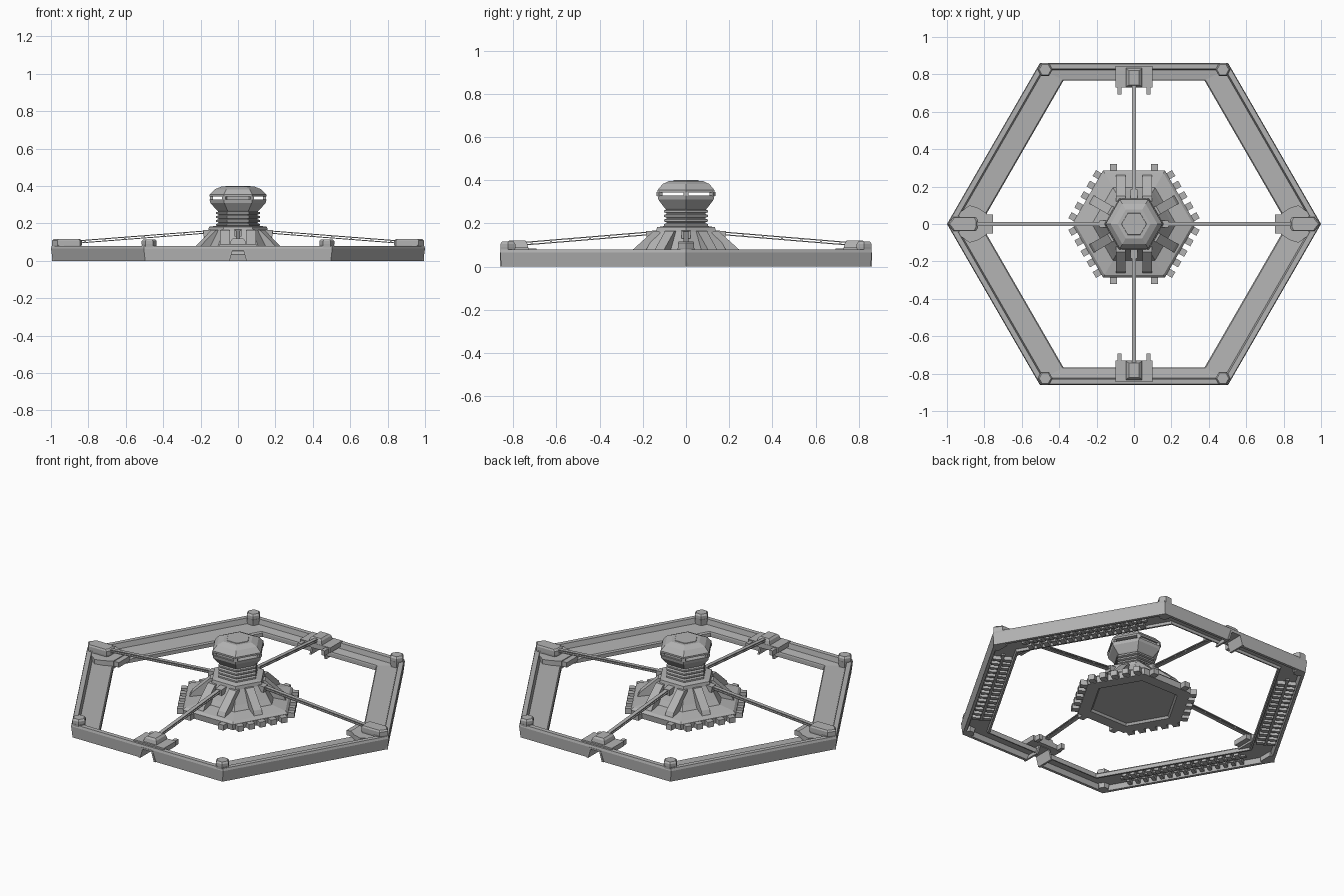
import bpy, bmesh
from math import sin, cos, pi, radians, atan2
from mathutils import Matrix, Vector

if "Cube" in bpy.data.objects:
    bpy.data.objects.remove(bpy.data.objects["Cube"])

grey = bpy.data.materials.new("warm_grey_metal")
grey.use_nodes = True
colour = (0.45, 0.45, 0.45, 1)
grey.diffuse_color = colour
grey.node_tree.nodes["Principled BSDF"].inputs["Base Color"].default_value = colour
C30 = cos(pi / 6)


def finish(bm, name, matrix=Matrix()):
    bmesh.ops.recalc_face_normals(bm, faces=bm.faces)
    mesh = bpy.data.meshes.new(name)
    bm.to_mesh(mesh)
    bm.free()
    mesh.materials.append(grey)
    ob = bpy.data.objects.new(name, mesh)
    ob.matrix_world = matrix
    bpy.context.collection.objects.link(ob)
    return ob


def loft(name, loops, capped=True, matrix=Matrix()):
    """Bridge equal-length loops; cap the ends, or close into a ring."""
    bm = bmesh.new()
    rows = [[bm.verts.new(p) for p in loop] for loop in loops]
    pairs = list(zip(rows, rows[1:])) + ([] if capped else [(rows[-1], rows[0])])
    for a, b in pairs:
        for i in range(len(a)):
            j = (i + 1) % len(a)
            bm.faces.new((a[i], a[j], b[j], b[i]))
    if capped:
        bm.faces.new(rows[0])
        bm.faces.new(rows[-1])
    return finish(bm, name, matrix)


def hexagon(name, profile, x=0, y=0):
    return loft(name, [[(x + r * cos(k * pi / 3), y + r * sin(k * pi / 3), z)
                        for k in range(6)] for r, z in profile])


def prism(name, outline, z0, z1, matrix=Matrix()):
    return loft(name, [[(x, y, z) for x, y in outline] for z in (z0, z1)], matrix=matrix)


def boxes(name, items, matrix=Matrix()):
    """One object made of boxes, each (centre, size, turn about z)."""
    bm = bmesh.new()
    for centre, size, turn in items:
        m = Matrix.Translation(centre) @ Matrix.Rotation(turn, 4, 'Z') @ Matrix.Diagonal((*size, 1))
        bmesh.ops.create_cube(bm, size=1, matrix=m)
    return finish(bm, name, matrix)


def spin(angle):
    return Matrix.Rotation(angle, 4, 'Z')


# Outer frame: a mitred section swept round the hexagon
def frame_loop(diag_inset, flat_inset, z):
    d, f = 0.866 - diag_inset, 0.86 - flat_inset
    x, tip = (d - f / 2) / C30, d / C30
    return [(tip, 0, z), (x, f, z), (-x, f, z), (-tip, 0, z), (-x, -f, z), (x, -f, z)]


section = [(0.008, 0.004, 0), (0, 0, 0.066), (0.004, 0.004, 0.08), (0.03, 0.03, 0.08),
           (0.038, 0.036, 0.05), (0.15, 0.09, 0.044), (0.156, 0.092, 0.036),
           (0.156, 0.092, 0.014), (0.145, 0.085, 0.014), (0.14, 0.08, 0.028),
           (0.035, 0.03, 0.028), (0.025, 0.02, 0)]
frame = loft("outer_frame", [frame_loop(*s) for s in section], capped=False)

# Trapezoid passages cut through the front and back rails
upright = Matrix.Rotation(pi / 2, 4, 'X')
cutter = prism("passage_cutter", [(-0.055, -0.02), (0.055, -0.02), (0.034, 0.06), (-0.034, 0.06)],
               -1.1, 1.1, upright)
cutter.hide_render = True
cutter.hide_viewport = True
cutter.display_type = 'WIRE'
cut = frame.modifiers.new("passages", 'BOOLEAN')
cut.operation = 'DIFFERENCE'
cut.object = cutter
cut.solver = 'EXACT'

# Ribs beneath the four slanted rails
for n, a in enumerate((30, 150, 210, 330)):
    ribs = []
    for i in range(15):
        t = (i - 7) * 0.046
        ribs += [((0.812, t, 0.018), (0.045, 0.02, 0.024), 0),
                 ((0.753, t, 0.018), (0.045, 0.026, 0.024), 0)]
    ribs.append(((0.783, 0, 0.024), (0.02, 0.72, 0.01), 0))
    boxes(f"underside_ribs_{n}", ribs, spin(radians(a)))

# Corner posts with hexagonal caps
for sx in (-1, 1):
    for sy in (-1, 1):
        x, y = sx * 0.475, sy * 0.825
        hexagon("corner_post", [(0.03, 0), (0.04, 0.085)], x, y)
        hexagon("corner_cap", [(0.038, 0.08), (0.04, 0.088), (0.04, 0.105), (0.032, 0.115)], x, y)

# Long end anchors at left and right
for side, a in (("left", 0), ("right", pi)):
    m = spin(a)
    gusset = [(0.96, 0.04), (0.88, 0.1), (0.83, 0.085), (0.785, 0.055),
              (0.785, -0.055), (0.83, -0.085), (0.88, -0.1), (0.96, -0.04)]
    prism(side + "_gusset", gusset, 0.028, 0.075, m)
    boxes(side + "_anchor_lip", [((0.775, 0, 0.055), (0.04, 0.1, 0.03), 0)], m)
    prism(side + "_anchor_foot", [(0.995, 0), (0.96, 0.04), (0.93, 0.04), (0.93, -0.04), (0.96, -0.04)],
          0, 0.085, m)

    def cap(k):
        return [(0.92 + px * k, py * k) for px, py in
                ((0.075, 0), (0.045, 0.038), (-0.075, 0.038), (-0.085, 0.02),
                 (-0.085, -0.02), (-0.075, -0.038), (0.045, -0.038))]
    loft(side + "_anchor_cap", [[(x, y, z) for x, y in cap(k)] for k, z in
                                ((0.95, 0.07), (1, 0.085), (1, 0.108), (0.88, 0.117))], matrix=m)

# Front and back brackets over the passages, with prongs and arch lining
for side, a in (("back", 0), ("front", pi)):
    m = spin(a)
    boxes(side + "_bracket", [((0, 0.787, 0.074), (0.2, 0.115, 0.03), 0),
                              ((0.078, 0.712, 0.068), (0.022, 0.04, 0.03), 0),
                              ((-0.078, 0.712, 0.068), (0.022, 0.04, 0.03), 0)], m)
    loft(side + "_anchor_cap", [[(sx * w, 0.782 + sy * d, z) for sx, sy in
                                 ((-1, -1), (1, -1), (1, 1), (-1, 1))]
                                for w, d, z in ((0.045, 0.052, 0.085), (0.038, 0.046, 0.11),
                                                (0.028, 0.038, 0.12))], matrix=m)
    arch = [(-0.056, 0), (-0.036, 0.066), (0.036, 0.066), (0.056, 0),
            (0.045, 0), (0.029, 0.056), (-0.029, 0.056), (-0.045, 0)]
    prism(side + "_passage_arch", arch, -0.862, -0.755, m @ upright)

# Hub base with recessed floor
hexagon("hub_base", [(0.24, 0.012), (0.25, 0), (0.325, 0), (0.33, 0.035), (0.315, 0.048),
                     (0.225, 0.062), (0.205, 0.09), (0.16, 0.16), (0.155, 0.182), (0.12, 0.187)])

# Teeth round the hub base
teeth = []
for k in range(6):
    a = pi / 6 + k * pi / 3
    for t in ((-0.11, 0.11) if k in (1, 4) else (-0.13, -0.065, 0, 0.065, 0.13)):
        p = spin(a) @ Vector((0.295, t, 0.018))
        teeth.append((p, (0.05, 0.036, 0.032), a))
boxes("hub_teeth", teeth)


# Sloping buttresses on the hub faces
def buttress(name, angle, shift, width):
    side = [(0.265, 0.045), (0.25, 0.075), (0.15, 0.165), (0.12, 0.165), (0.12, 0.045)]
    prism(name, side, shift - width / 2, shift + width / 2, spin(angle) @ upright)


for k in range(6):
    a = pi / 6 + k * pi / 3
    if k in (1, 4):
        for s in (-0.07, 0.07):
            buttress("paired_buttress", a, s, 0.05)
    else:
        buttress("single_buttress", a, 0, 0.05)

# Ribbed neck
neck = []
for i in range(4):
    z = 0.184 + i * 0.021
    neck += [(0.103, z), (0.117, z + 0.004), (0.117, z + 0.013), (0.103, z + 0.017)]
hexagon("ribbed_neck", neck + [(0.103, 0.27)])

# Faceted head with a slotted viewing band
hexagon("head_lower", [(0.105, 0.262), (0.115, 0.272), (0.148, 0.31), (0.152, 0.328)])
hexagon("head_upper", [(0.152, 0.344), (0.152, 0.354), (0.125, 0.382), (0.088, 0.397)])
hexagon("head_crown", [(0.07, 0.39), (0.066, 0.4)])
boxes("band_posts", [(spin(k * pi / 3) @ Vector((0.142, 0, 0.336)), (0.018, 0.022, 0.018), k * pi / 3)
                     for k in range(6)])
boxes("band_shutters", [((0, s * 0.118, 0.336), (0.125, 0.008, 0.018), 0) for s in (-1, 1)])

# Four stay beams: twin strips joined by spacers
for n, (outer, top) in enumerate(((0.87, 0.1), (0.76, 0.105)) * 2):
    inner, high = 0.13, 0.157
    span, drop = outer - inner, high - top
    length = (span ** 2 + drop ** 2) ** 0.5
    tilt = Matrix.Rotation(atan2(drop, span), 4, 'Y')
    m = spin(n * pi / 2) @ Matrix.Translation((inner, 0, high)) @ tilt
    parts = [((length / 2, 0, z), (length, 0.022, 0.005), 0) for z in (-0.006, 0.006)]
    parts += [((length * (i + 0.5) / 7, 0, 0), (0.008, 0.016, 0.012), 0) for i in range(7)]
    boxes("stay_beam", parts, m)
    boxes("stay_socket", [((0.02, 0, -0.006), (0.07, 0.04, 0.034), 0)], m)
